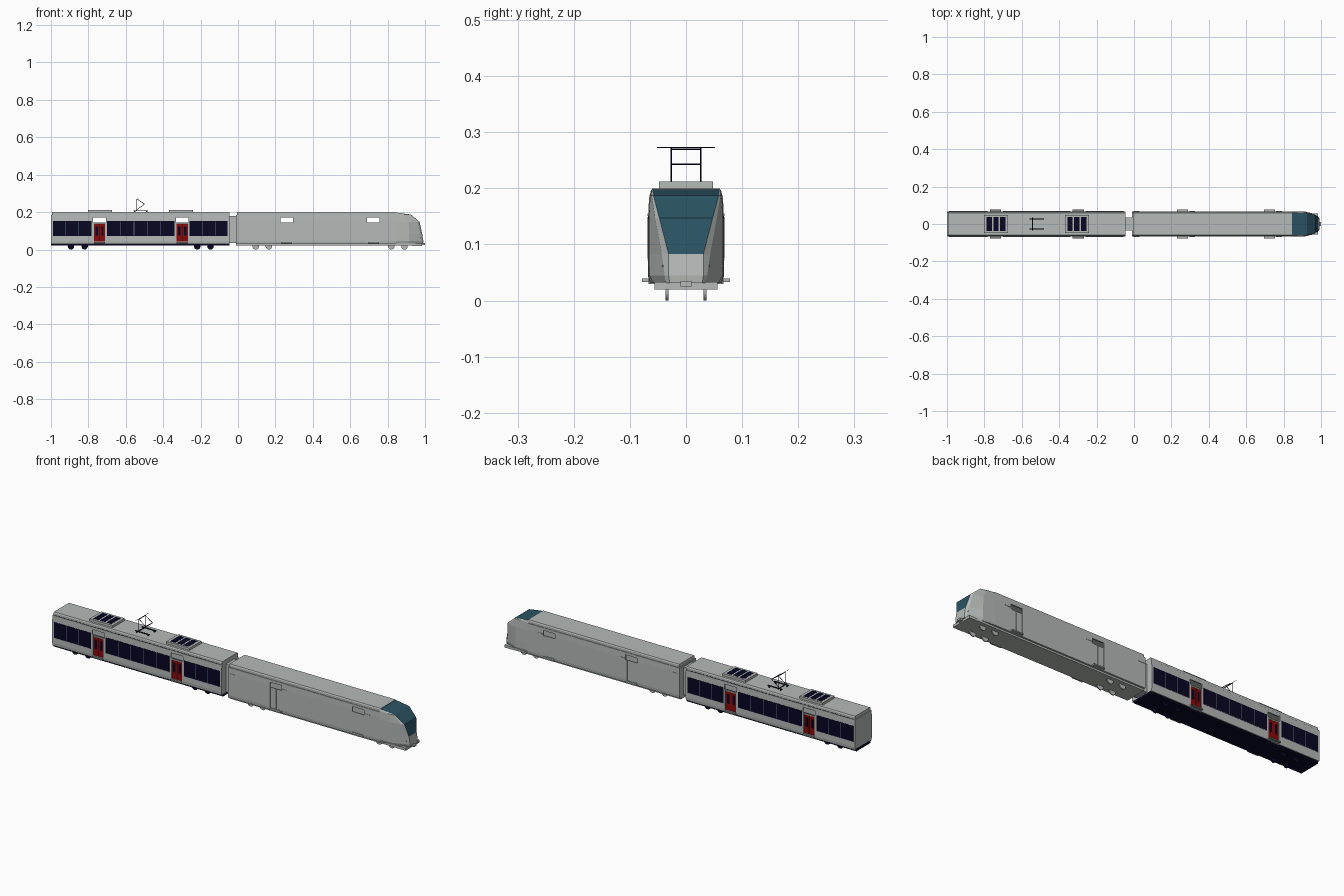
import bpy, bmesh, math
from mathutils import Vector

if "Cube" in bpy.data.objects:
    bpy.data.objects.remove(bpy.data.objects["Cube"])


def material(name, rgb):
    m = bpy.data.materials.new(name)
    m.diffuse_color = (*rgb, 1)
    m.use_nodes = True
    m.node_tree.nodes["Principled BSDF"].inputs["Base Color"].default_value = m.diffuse_color
    return m


GREY = material("body grey", (0.46, 0.49, 0.473))
MID = material("step grey", (0.22, 0.235, 0.23))
NAVY = material("dark navy", (0.002, 0.002, 0.016))
TEAL = material("windscreen teal", (0.023, 0.088, 0.125))
RED = material("door red", (0.25, 0.003, 0.003))
FRAME = material("window frame blue grey", (0.12, 0.18, 0.23))


def finish(name, bm, *mats):
    bmesh.ops.recalc_face_normals(bm, faces=bm.faces)
    me = bpy.data.meshes.new(name)
    bm.to_mesh(me)
    bm.free()
    for m in mats:
        me.materials.append(m)
    ob = bpy.data.objects.new(name, me)
    bpy.context.collection.objects.link(ob)
    return ob


def box(name, x, y, z, mat):
    """Box from (min, max) pairs."""
    bm = bmesh.new()
    bmesh.ops.create_cube(bm, size=1)
    for v in bm.verts:
        v.co = [r[0] if c < 0 else r[1] for c, r in zip(v.co, (x, y, z))]
    return finish(name, bm, mat)


def sides(name, x, y, z, mat):
    """Box repeated on both sides of the train."""
    box(name + "_right", x, (-y[1], -y[0]), z, mat)
    box(name + "_left", x, y, z, mat)


def prism(name, profile, x0, x1, mat):
    """Profile of (y, z) points extruded along the train."""
    bm = bmesh.new()
    a = [bm.verts.new((x0, y, z)) for y, z in profile]
    b = [bm.verts.new((x1, y, z)) for y, z in profile]
    bm.faces.new(a)
    bm.faces.new(b)
    n = len(a)
    for i in range(n):
        bm.faces.new((a[i], a[(i + 1) % n], b[(i + 1) % n], b[i]))
    return finish(name, bm, mat)


def rod(name, p, q, r, mat, n=6):
    p, q = Vector(p), Vector(q)
    d = q - p
    bm = bmesh.new()
    bmesh.ops.create_cone(bm, cap_ends=True, segments=n, radius1=r, radius2=r, depth=d.length)
    rot = d.to_track_quat('Z', 'Y')
    for v in bm.verts:
        v.co = rot @ v.co + (p + q) / 2
    return finish(name, bm, mat)


WALL = [(0.065, 0.03), (0.067, 0.045), (0.067, 0.155), (0.066, 0.184), (0.059, 0.184), (0.061, 0.155), (0.061, 0.03)]
ROOF = [(-0.063, 0.183), (-0.063, 0.195), (-0.060, 0.200), (0.060, 0.200), (0.063, 0.195), (0.063, 0.183)]


def car_shell(name, x0, x1, doors, half, under):
    # side walls between the door openings
    edges = [x0] + [e for d in doors for e in (d - half, d + half)] + [x1]
    for s in (-1, 1):
        for a, b in zip(edges[::2], edges[1::2]):
            prism(name + "_wall", [(s * y, z) for y, z in WALL], a, b, GREY)
    for d in doors:
        # lintel, sill and step around each opening
        sides(name + "_door_lintel", (d - half, d + half), (0.059, 0.0655), (0.17, 0.184), GREY)
        sides(name + "_door_sill", (d - half, d + half), (0.058, 0.067), (0.03, 0.042), GREY)
        sides(name + "_door_step", (d - 0.03, d + 0.03), (0.06, 0.078), (0.033, 0.039), MID if under == NAVY else GREY)
    prism(name + "_roof", ROOF, x0 + 0.005, x1, GREY)
    box(name + "_floor", (x0, x1), (-0.061, 0.061), (0.030, 0.036), under)
    box(name + "_underframe", (x0, x1 if under == NAVY else 0.95), (-0.056, 0.056), (0.021, 0.032), under)


def wheels(name, xs, mat):
    for x in xs:
        for s in (-1, 1):
            rod(name, (x, s * 0.0315, 0.0175), (x, s * 0.0365, 0.0175), 0.0175, mat, 16)


# ---- passenger car ----
P_DOORS = (-0.74, -0.298)
car_shell("passenger_car", -1.0, -0.045, P_DOORS, 0.034, NAVY)
wheels("passenger_wheel", (-0.893, -0.82, -0.218, -0.147), NAVY)
for x in (-0.997, -0.048):
    box("passenger_end_wall", (x - 0.003, x + 0.003), (-0.0615, 0.0615), (0.033, 0.184), GREY)

# window bands with thin dividers and a lower trim
for a, b, n in ((-0.99, -0.782, 3), (-0.700, -0.340, 5), (-0.258, -0.055, 3)):
    sides("window_band", (a, b), (0.066, 0.0680), (0.072, 0.152), NAVY)
    for i in range(1, n):
        x = a + (b - a) * i / n
        sides("window_divider", (x - 0.0014, x + 0.0014), (0.067, 0.0685), (0.075, 0.149), FRAME)
    sides("window_lower_trim", (a, b), (0.067, 0.0685), (0.0715, 0.0730), FRAME)

# narrow vents on the ledge under the roof edge
for i in range(42):
    x = -0.985 + i * 0.022
    sides("roof_vent", (x, x + 0.012), (0.062, 0.0648), (0.1835, 0.1855), NAVY)

# red double doors with dark glass
for d in P_DOORS:
    for s in (-1, 1):
        a, b = sorted((d + s * 0.001, d + s * 0.030))
        sides("door_leaf", (a, b), (0.060, 0.064), (0.042, 0.136), RED)
        sides("door_glass", (a + 0.008, b - 0.008), (0.064, 0.0646), (0.076, 0.124), NAVY)
        a, b = sorted((d + s * 0.030, d + s * 0.034))
        sides("door_post", (a, b), (0.058, 0.0672), (0.042, 0.145), GREY)
    sides("door_header", (d - 0.030, d + 0.030), (0.058, 0.065), (0.136, 0.145), MID)
    sides("door_gap", (d - 0.001, d + 0.001), (0.060, 0.0625), (0.042, 0.136), NAVY)

# roof cooling units with three fan grilles each
for c in (-0.738, -0.305):
    box("roof_unit", (c - 0.065, c + 0.065), (-0.048, 0.048), (0.199, 0.2118), GREY)
    for i in (-1, 0, 1):
        m = c + i * 0.037
        box("roof_fan", (m - 0.0145, m + 0.0145), (-0.038, 0.038), (0.211, 0.2124), NAVY)

# pantograph
R = 0.0014
for s in (-1, 1):
    y = s * 0.026
    box("pantograph_rail", (-0.56, -0.48), (y - 0.0022, y + 0.0022), (0.206, 0.2095), NAVY)
    for x in (-0.552, -0.488):
        box("pantograph_foot", (x - 0.003, x + 0.003), (y - 0.003, y + 0.003), (0.199, 0.207), NAVY)
    rod("pantograph_lower_arm", (-0.545, y, 0.210), (-0.50, y, 0.243), R, NAVY)
    rod("pantograph_upper_arm", (-0.50, y, 0.243), (-0.54, y, 0.271), R, NAVY)
    rod("pantograph_strut", (-0.541, y, 0.210), (-0.541, y, 0.271), 0.001, NAVY)
rod("pantograph_knee", (-0.50, -0.026, 0.243), (-0.50, 0.026, 0.243), R, NAVY)
rod("pantograph_base_bar", (-0.543, -0.035, 0.209), (-0.543, 0.035, 0.209), 0.0025, NAVY)
rod("pantograph_head_bar", (-0.54, -0.028, 0.270), (-0.54, 0.028, 0.270), R, NAVY)
rod("pantograph_contact_bar", (-0.54, -0.052, 0.2725), (-0.54, 0.052, 0.2725), 0.0009, NAVY)

# ---- gangway between the cars ----
box("gangway", (-0.046, -0.004), (-0.034, 0.034), (0.036, 0.178), GREY)

# ---- cab car ----
C_DOORS = (0.26, 0.724)
car_shell("cab_car", -0.01, 0.846, C_DOORS, 0.033, GREY)
wheels("cab_wheel", (0.095, 0.165, 0.82, 0.89), GREY)
box("cab_end_wall", (-0.01, -0.004), (-0.0615, 0.0615), (0.03, 0.184), GREY)
for d in C_DOORS:
    sides("cab_door", (d - 0.033, d + 0.033), (0.060, 0.0645), (0.042, 0.145), GREY)
    sides("cab_door_post", (d + 0.024, d + 0.033), (0.064, 0.0675), (0.042, 0.145), GREY)
    sides("cab_door_seam", (d - 0.0012, d + 0.0012), (0.064, 0.0660), (0.042, 0.145), GREY)
    sides("cab_door_rail", (d + 0.036, d + 0.066), (0.066, 0.0685), (0.151, 0.155), GREY)
sides("cab_side_rail", (-0.002, 0.03), (0.066, 0.0685), (0.151, 0.155), GREY)

# nose: stacked outlines, each half running side wall, cheek, pillar, screen edge
LEVELS = [
    (0.198, [(0.842, 0.0615), (0.843, 0.061), (0.844, 0.0605), (0.845, 0.060)]),
    (0.187, [(0.842, 0.065), (0.895, 0.064), (0.917, 0.0615), (0.925, 0.058)]),
    (0.147, [(0.845, 0.067), (0.912, 0.066), (0.962, 0.055), (0.971, 0.0475)]),
    (0.083, [(0.845, 0.067), (0.915, 0.066), (0.976, 0.043), (0.985, 0.031)]),
    (0.045, [(0.845, 0.067), (0.915, 0.065), (0.983, 0.038), (0.991, 0.031)]),
    (0.031, [(0.845, 0.064), (0.910, 0.058), (0.982, 0.036), (0.990, 0.029)]),
]
bm = bmesh.new()
rings = [[bm.verts.new((x, -y, z)) for x, y in pts] + [bm.verts.new((x, y, z)) for x, y in reversed(pts)]
         for z, pts in LEVELS]
for k, (up, low) in enumerate(zip(rings, rings[1:])):
    for i in range(7):
        f = bm.faces.new((up[i], up[i + 1], low[i + 1], low[i]))
        f.material_index = 1 if i == 3 and k < 3 else 0
bm.faces.new(rings[0])
bm.faces.new(rings[-1])
finish("nose", bm, GREY, TEAL)

# front skirt, coupler and grab rails
box("front_skirt", (0.93, 0.984), (-0.056, 0.056), (0.020, 0.033), GREY)
box("coupler", (0.98, 1.0), (-0.010, 0.010), (0.025, 0.035), GREY)
for s in (-1, 1):
    rod("front_grab_rail", (0.982, s * 0.031, 0.060), (0.978, s * 0.042, 0.062), 0.0018, GREY)
